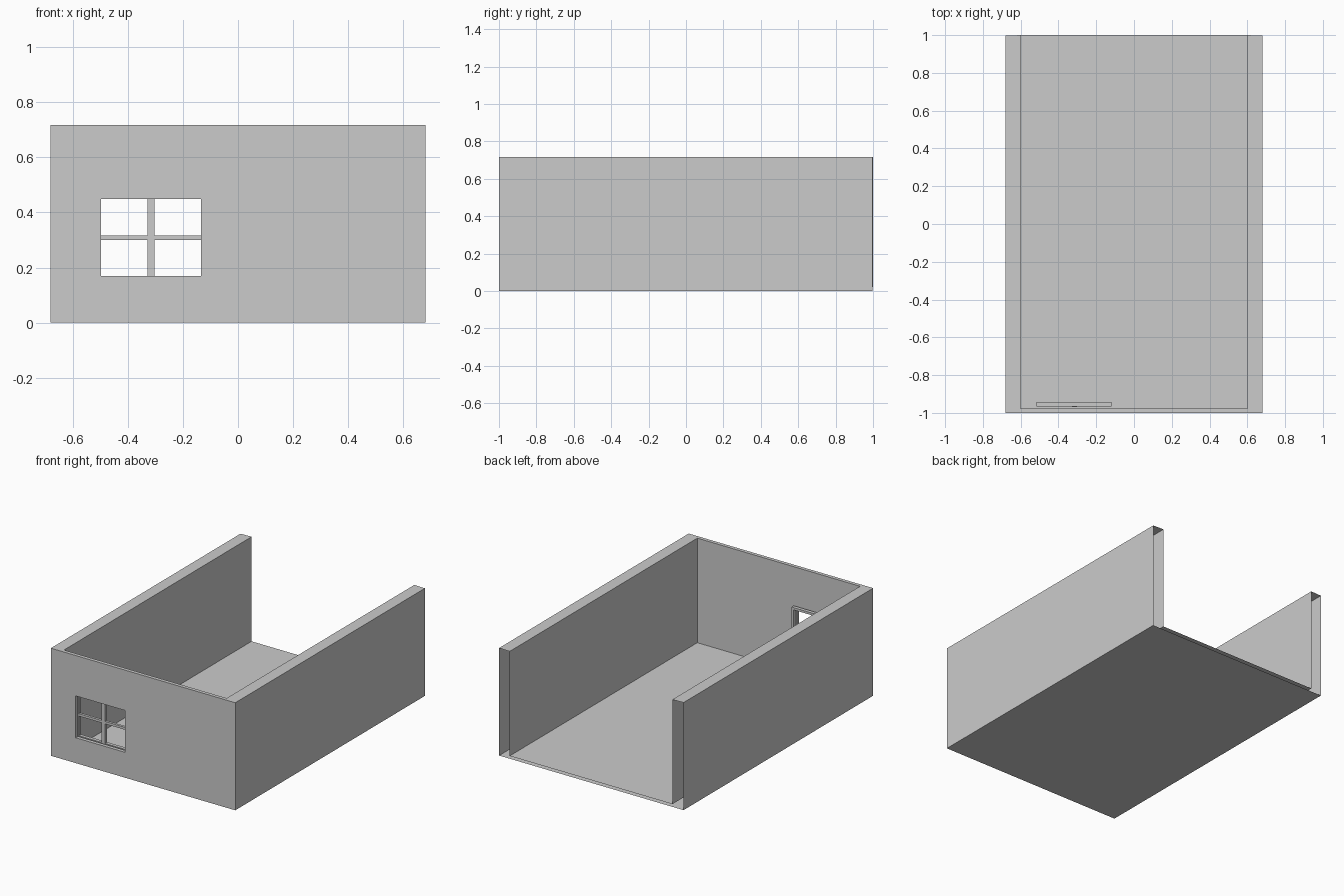
import bpy, bmesh

if "Cube" in bpy.data.objects:
    bpy.data.objects.remove(bpy.data.objects["Cube"])

HOLE = (-0.497, -0.134, 0.169, 0.448)    # window opening x0, x1, z0, z1
FRAME = (-0.516, -0.119, 0.152, 0.463)   # outside of the window frame
TOP = 0.717


def loop(bm, y, box):
    """Rectangle in the xz plane: bottom-left, bottom-right, top-right, top-left."""
    x0, x1, z0, z1 = box
    return [bm.verts.new((x, y, z)) for x, z in ((x0, z0), (x1, z0), (x1, z1), (x0, z1))]


def bridge(bm, a, b, open_top=False):
    for i in range(4):
        if not (open_top and i == 2):
            j = (i + 1) % 4
            bm.faces.new((a[i], a[j], b[j], b[i]))


def finish(bm, name):
    bmesh.ops.recalc_face_normals(bm, faces=bm.faces)
    me = bpy.data.meshes.new(name)
    bm.to_mesh(me)
    bm.free()
    ob = bpy.data.objects.new(name, me)
    bpy.context.collection.objects.link(ob)
    return ob


def bar(name, box, y0, y1):
    bm = bmesh.new()
    a, b = loop(bm, y0, box), loop(bm, y1, box)
    bridge(bm, a, b)
    bm.faces.new(a)
    bm.faces.new(b)
    return finish(bm, name)


# Hollow room shell: outer skin, window tunnel, inner skin, open at the back
bm = bmesh.new()
outer, inner = (-0.68, 0.68, 0, TOP), (-0.6, 0.6, 0.02, TOP)
ob_, of = loop(bm, 0.997, outer), loop(bm, -1, outer)
ho, hi = loop(bm, -1, HOLE), loop(bm, -0.976, HOLE)
if_, ib = loop(bm, -0.976, inner), loop(bm, 1, inner)
bridge(bm, ob_, of, True)
bridge(bm, of, ho)
bridge(bm, ho, hi)
bridge(bm, hi, if_)
bridge(bm, if_, ib, True)
# Top rim around three walls
bm.faces.new((of[3], of[2], if_[2], if_[3]))
for s in (2, 3):
    bm.faces.new((of[s], ob_[s], ib[s], if_[s]))
finish(bm, "room_walls")

# Window frame standing just inside the front wall
bm = bmesh.new()
rings = [loop(bm, y, b) for y, b in
         ((-0.965, FRAME), (-0.942, FRAME), (-0.942, HOLE), (-0.965, HOLE))]
for i in range(4):
    bridge(bm, rings[i], rings[(i + 1) % 4])
finish(bm, "window_frame")

# Crossing glazing bars
x0, x1, z0, z1 = HOLE
bar("window_bar_vertical", (-0.328, -0.303, z0, z1), -0.969, -0.946)
bar("window_bar_horizontal", (x0, x1, 0.300, 0.316), -0.966, -0.949)
